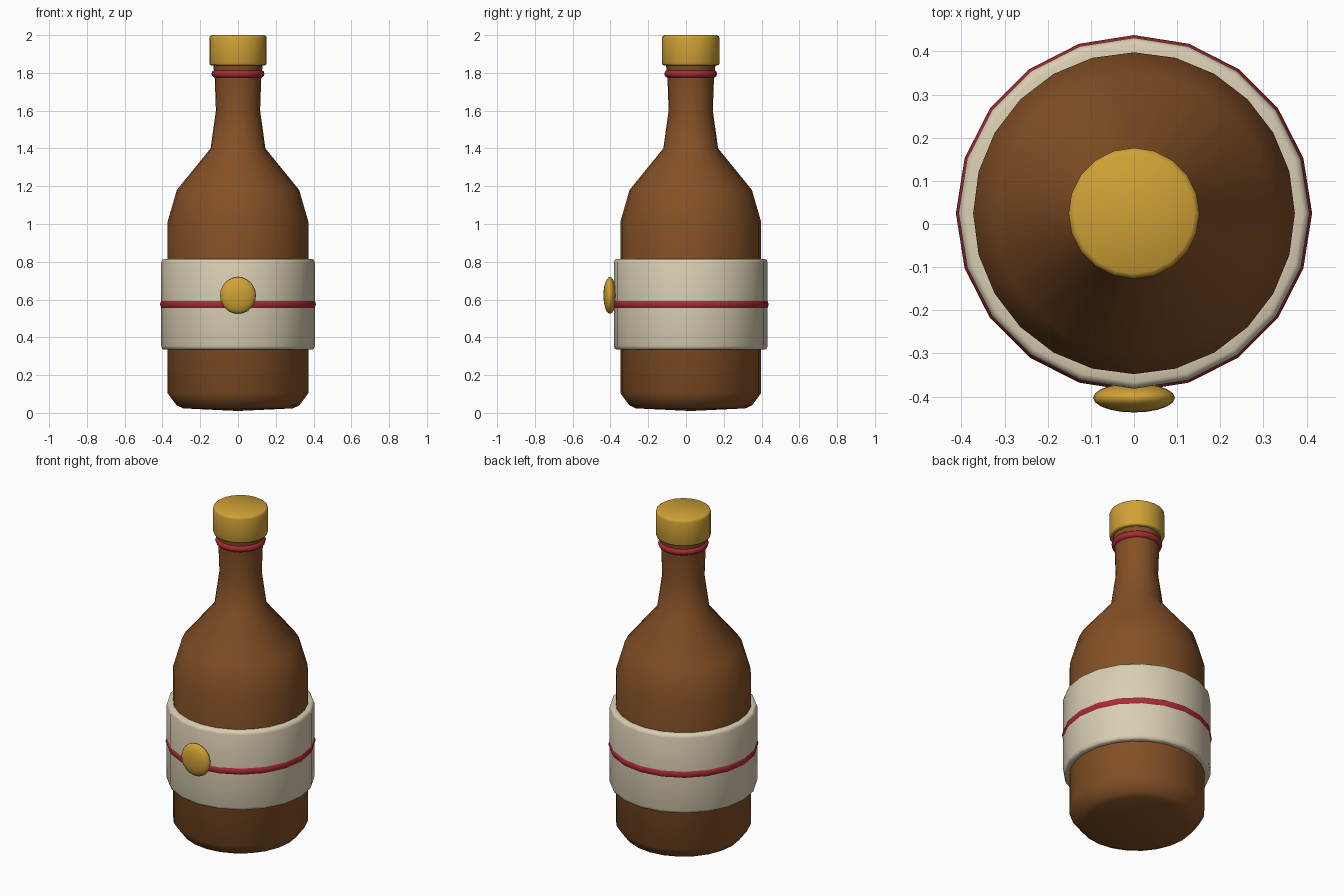
import bpy, bmesh, math
from mathutils import Matrix

if "Cube" in bpy.data.objects:
    bpy.data.objects.remove(bpy.data.objects["Cube"], do_unlink=True)

AXIS_Y = 0.025


def material(name, color):
    m = bpy.data.materials.new(name)
    m.use_nodes = True
    m.diffuse_color = (*color, 1)
    bsdf = next(n for n in m.node_tree.nodes if n.type == 'BSDF_PRINCIPLED')
    bsdf.inputs["Base Color"].default_value = (*color, 1)
    bsdf.inputs["Roughness"].default_value = 0.6
    return m


brown = material("brown_glass", (0.23, 0.08, 0.019))
cream = material("cream_paper", (0.70, 0.62, 0.45))
red = material("red_trim", (0.40, 0.024, 0.036))
gold = material("gold", (0.63, 0.36, 0.037))


def finish(name, bm, mat, angle):
    bmesh.ops.remove_doubles(bm, verts=bm.verts, dist=1e-5)
    bmesh.ops.recalc_face_normals(bm, faces=bm.faces)
    mesh = bpy.data.meshes.new(name)
    bm.to_mesh(mesh)
    bm.free()
    mesh.materials.append(mat)
    obj = bpy.data.objects.new(name, mesh)
    bpy.context.collection.objects.link(obj)
    bpy.ops.object.select_all(action='DESELECT')
    obj.select_set(True)
    bpy.context.view_layer.objects.active = obj
    bpy.ops.object.shade_smooth_by_angle(angle=math.radians(angle))
    return obj


def lathe(name, profile, sides, mat, closed=False, angle=50):
    """Spin a (radius, height) profile around the bottle axis."""
    bm = bmesh.new()
    verts = [bm.verts.new((r, AXIS_Y, z)) for r, z in profile]
    pairs = list(zip(verts, verts[1:]))
    if closed:
        pairs.append((verts[-1], verts[0]))
    edges = [bm.edges.new(p) for p in pairs]
    bmesh.ops.spin(bm, geom=verts + edges, cent=(0, AXIS_Y, 0), axis=(0, 0, 1),
                   angle=math.tau, steps=sides)
    return finish(name, bm, mat, angle)


def ring(name, radius, thickness, z, sides, mat):
    section = [(radius + thickness * math.cos(a), z + thickness * math.sin(a))
               for a in (i * math.tau / 10 for i in range(10))]
    return lathe(name, section, sides, mat, closed=True, angle=60)


# Bottle body with shoulder and neck
lathe("bottle", [(0, 0.01), (0.29, 0.024), (0.325, 0.04), (0.373, 0.105),
                 (0.373, 1.01), (0.324, 1.18), (0.145, 1.40), (0.117, 1.60),
                 (0.123, 1.77), (0.132, 1.85), (0, 1.85)], 24, brown, angle=60)

# Wrapped label with softened rims
lathe("label", [(0.36, 0.335), (0.392, 0.335), (0.402, 0.34), (0.407, 0.355),
                (0.407, 0.795), (0.402, 0.81), (0.392, 0.815), (0.36, 0.815)],
      20, cream, closed=True)

# Red trims
ring("label_stripe", 0.378, 0.035, 0.575, 20, red)
ring("neck_ring", 0.119, 0.021, 1.795, 20, red)

# Cap
lathe("cap", [(0, 1.84), (0.142, 1.84), (0.149, 1.843), (0.152, 1.85),
              (0.152, 1.985), (0.149, 1.994), (0.14, 2.0), (0, 2.0)],
      20, gold)

# Oval seal on the front of the label
bm = bmesh.new()
bmesh.ops.create_uvsphere(bm, u_segments=20, v_segments=12, radius=1)
bmesh.ops.transform(bm, verts=bm.verts,
                    matrix=Matrix.Translation((0, -0.403, 0.622))
                    @ Matrix.Diagonal((0.095, 0.034, 0.097, 1)))
finish("seal", bm, gold, 60)
